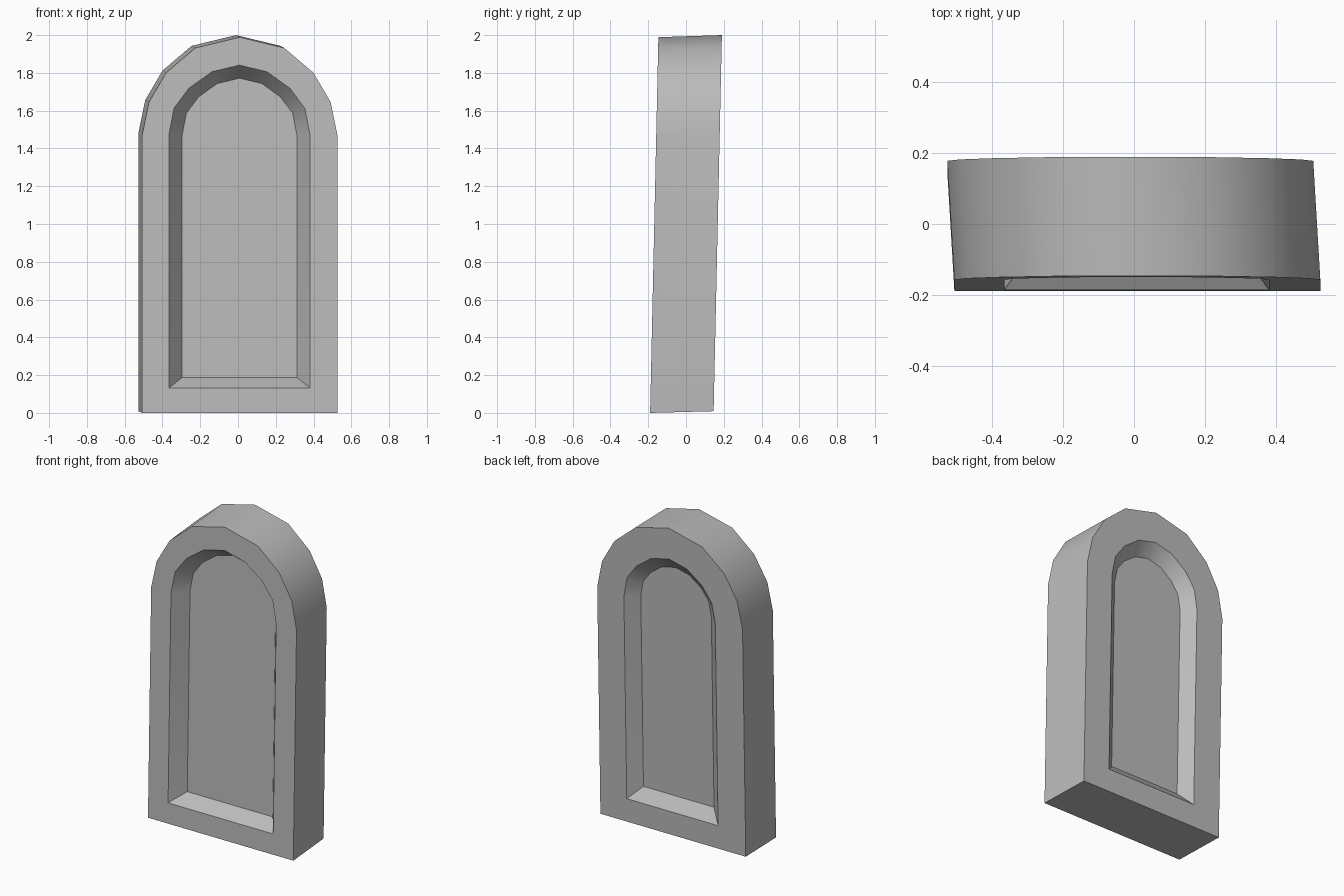
import bpy
import bmesh
import math

if "Cube" in bpy.data.objects:
    bpy.data.objects.remove(bpy.data.objects["Cube"], do_unlink=True)

LEAN = 0.022      # backward lean of the whole slab
SPRING = 1.47     # height where the arch begins

# Right half of each arch as fractions of half width and rise
OUTER_ARCH = [(1, 0), (0.93, 0.338), (0.754, 0.638), (0.456, 0.89)]
INNER_ARCH = [(1, 0), (0.926, 0.385), (0.715, 0.67), (0.39, 0.905)]


def arch_ring(bm, arch, centre, half, bottom, top, y, spring=SPRING):
    """Closed arched outline, counter-clockwise from the front."""
    rise = top - spring
    right = [(half, bottom)] + [(half * u, spring + rise * v) for u, v in arch]
    outline = right + [(0, top)] + [(-x, z) for x, z in reversed(right)]
    return [bm.verts.new((centre + x, y + LEAN * z, z)) for x, z in outline]


def bridge(bm, a, b):
    for i in range(len(a)):
        j = (i + 1) % len(a)
        bm.faces.new((a[i], a[j], b[j], b[i]))


bm = bmesh.new()
rings = [
    # front panel, front opening, front edge
    arch_ring(bm, INNER_ARCH, 0.008, 0.304, 0.187, 1.772, -0.097),
    arch_ring(bm, INNER_ARCH, 0.0075, 0.374, 0.132, 1.841, -0.19),
    arch_ring(bm, OUTER_ARCH, 0.0095, 0.517, 0.0, 1.989, -0.19),
    # back edge, back opening, back panel
    arch_ring(bm, OUTER_ARCH, -0.0105, 0.517, 0.009, 2.0, 0.146, SPRING + 0.01),
    arch_ring(bm, INNER_ARCH, -0.008, 0.325, 0.158, 1.80, 0.146),
    arch_ring(bm, INNER_ARCH, -0.008, 0.251, 0.232, 1.72, 0.08),
]
for a, b in zip(rings, rings[1:]):
    bridge(bm, a, b)
bm.faces.new(rings[0])
bm.faces.new(rings[-1])
bmesh.ops.recalc_face_normals(bm, faces=bm.faces)

mesh = bpy.data.meshes.new("arched_niche_slab")
bm.to_mesh(mesh)
bm.free()

# Plain grey stone
stone = bpy.data.materials.new("grey_stone")
stone.use_nodes = True
grey = (0.5, 0.5, 0.5, 1)
stone.diffuse_color = grey
stone.node_tree.nodes["Principled BSDF"].inputs["Base Color"].default_value = grey
mesh.materials.append(stone)

slab = bpy.data.objects.new("arched_niche_slab", mesh)
bpy.context.collection.objects.link(slab)
bpy.context.view_layer.objects.active = slab
slab.select_set(True)
bpy.ops.object.shade_smooth_by_angle(angle=math.radians(30))
